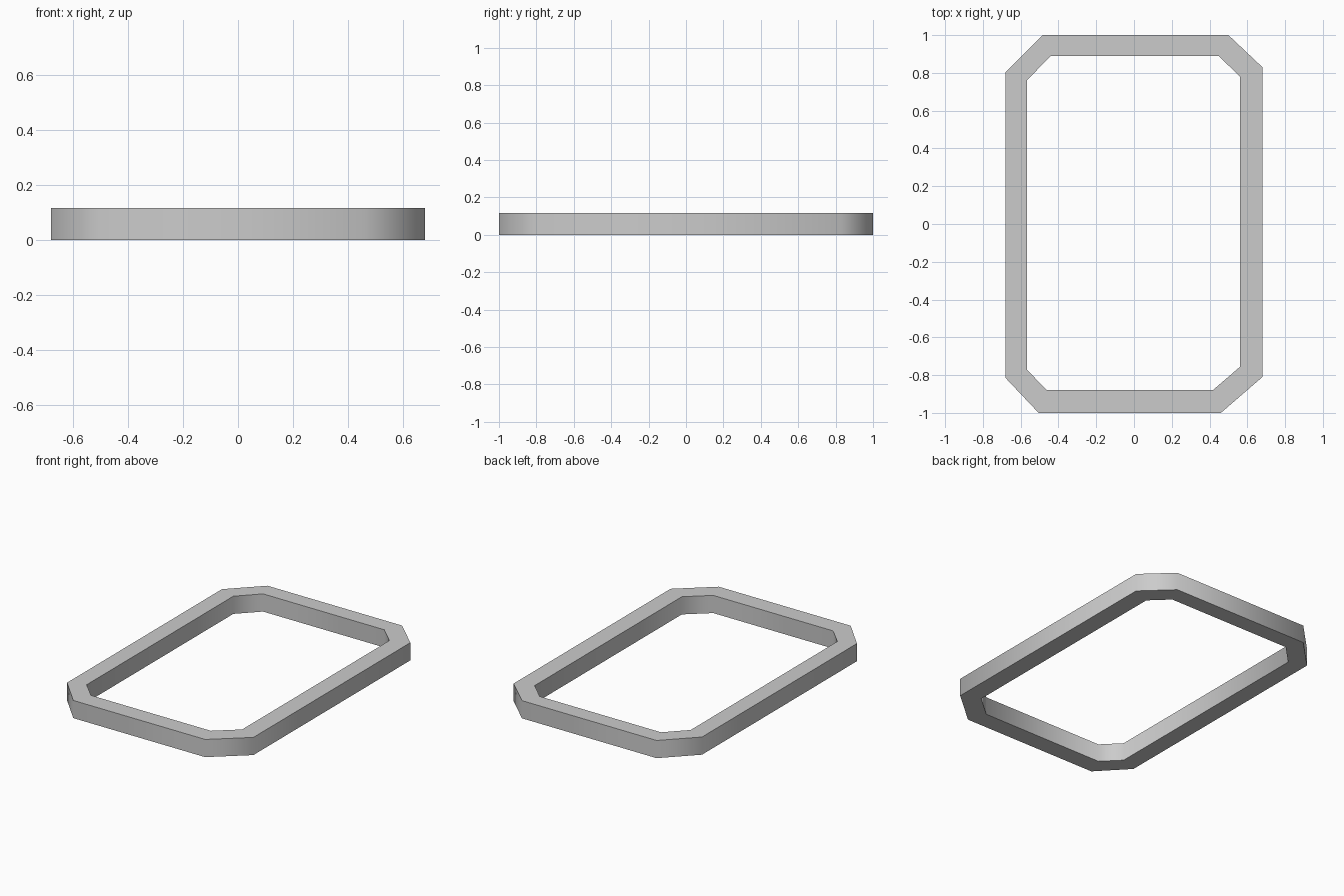
import bpy
import bmesh
from math import radians

cube = bpy.data.objects.get("Cube")
if cube:
    bpy.data.objects.remove(cube, do_unlink=True)

HEIGHT = 0.117

# Chamfered rectangle outlines, clockwise from the back right corner
OUTER = [(-0.485, 1), (0.5, 1), (0.68, 0.83), (0.68, -0.81),
         (0.46, -1), (-0.505, -1), (-0.68, -0.815), (-0.68, 0.803)]
INNER = [(-0.44, 0.89), (0.447, 0.89), (0.56, 0.782), (0.56, -0.757),
         (0.417, -0.88), (-0.46, -0.88), (-0.567, -0.772), (-0.567, 0.761)]

# Plain grey finish
grey = bpy.data.materials.new("light grey")
grey.use_nodes = True
colour = (0.6, 0.6, 0.6, 1)
grey.diffuse_color = colour
grey.node_tree.nodes["Principled BSDF"].inputs["Base Color"].default_value = colour

# Frame: four rings of points joined by bands of quads
bm = bmesh.new()
loops = [[bm.verts.new((x, y, z)) for x, y in outline]
         for outline, z in ((OUTER, 0), (OUTER, HEIGHT), (INNER, HEIGHT), (INNER, 0))]
for k, lower in enumerate(loops):
    upper = loops[(k + 1) % len(loops)]
    for i in range(len(lower)):
        j = (i + 1) % len(lower)
        bm.faces.new((lower[i], lower[j], upper[j], upper[i]))
bmesh.ops.recalc_face_normals(bm, faces=bm.faces)
mesh = bpy.data.meshes.new("frame")
bm.to_mesh(mesh)
bm.free()
mesh.materials.append(grey)
frame = bpy.data.objects.new("frame", mesh)
bpy.context.collection.objects.link(frame)

# Soft corners around the walls, crisp top and bottom rims
bpy.ops.object.select_all(action="DESELECT")
frame.select_set(True)
bpy.context.view_layer.objects.active = frame
bpy.ops.object.shade_smooth_by_angle(angle=radians(60))
